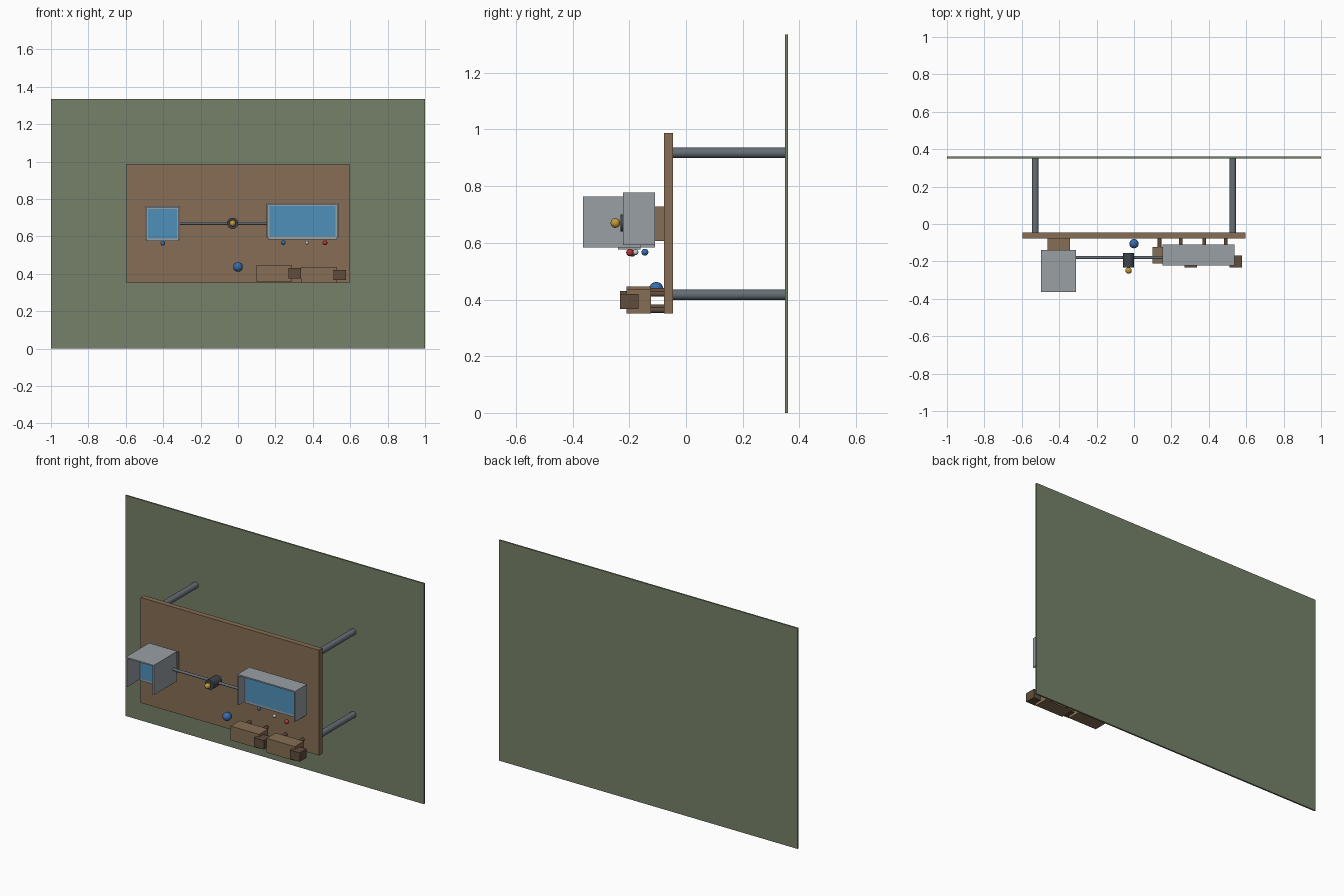
import bpy, math

if "Cube" in bpy.data.objects:
    bpy.data.objects.remove(bpy.data.objects["Cube"])


def mat(name, r, g, b):
    m = bpy.data.materials.new(name)
    m.diffuse_color = (r, g, b, 1)
    m.use_nodes = True
    m.node_tree.nodes["Principled BSDF"].inputs["Base Color"].default_value = m.diffuse_color
    return m


GREEN = mat("wall_green", 0.18, 0.22, 0.14)
WOOD = mat("wood", 0.24, 0.155, 0.09)
DARK_WOOD = mat("dark_wood", 0.12, 0.075, 0.045)
STEEL = mat("steel", 0.13, 0.155, 0.18)
SHELL = mat("shell_grey", 0.32, 0.35, 0.38)
SCREEN = mat("screen_blue", 0.08, 0.28, 0.50)
BLUE = mat("blue", 0.04, 0.15, 0.42)
RED = mat("red", 0.45, 0.04, 0.03)
WHITE = mat("white", 0.7, 0.7, 0.7)
GOLD = mat("gold", 0.55, 0.32, 0.04)
DARK = mat("dark_metal", 0.05, 0.06, 0.07)


def finish(name, m):
    ob = bpy.context.object
    ob.name = name
    ob.data.materials.append(m)
    return ob


def box(name, m, x, y, z):
    """Box from (min, max) pairs on each axis."""
    bpy.ops.mesh.primitive_cube_add(size=1, location=[sum(p) / 2 for p in (x, y, z)])
    ob = finish(name, m)
    ob.scale = [p[1] - p[0] for p in (x, y, z)]
    bpy.ops.object.transform_apply(location=False, rotation=False, scale=True)
    return ob


def rod(name, m, centre, radius, length, axis):
    rot = {"x": (0, math.pi / 2, 0), "y": (math.pi / 2, 0, 0)}[axis]
    bpy.ops.mesh.primitive_cylinder_add(vertices=32, radius=radius, depth=length,
                                        location=centre, rotation=rot)
    bpy.ops.object.shade_smooth_by_angle()
    return finish(name, m)


def ball(name, m, centre, radius):
    bpy.ops.mesh.primitive_uv_sphere_add(segments=24, ring_count=16, radius=radius, location=centre)
    bpy.ops.object.shade_smooth()
    return finish(name, m)


def monitor(name, x, z, body_y, hood_y, drop):
    """Screen body with a hood of roof and two side flaps."""
    t = 0.008
    (x0, x1), (z0, z1) = x, z
    box(name + "_body", SHELL, (x0 + t, x1 - t), body_y, (z0 - drop, z1 - t))
    box(name + "_screen", SCREEN, (x0 + 0.016, x1 - 0.016),
        (body_y[0] - 0.004, body_y[0] + 0.004), (z0 + 0.006, z1 - 0.016))
    box(name + "_hood_top", SHELL, x, hood_y, (z1 - t, z1))
    box(name + "_hood_left", SHELL, (x0, x0 + t), hood_y, (z0, z1 - t))
    box(name + "_hood_right", SHELL, (x1 - t, x1), hood_y, (z0, z1 - t))


# Wall, standoff posts and mounting board
box("back_wall", GREEN, (-1, 1), (0.35, 0.36), (0, 1.335))
box("board", WOOD, (-0.597, 0.597), (-0.078, -0.046), (0.35, 0.988))
for sx, side in ((-1, "left"), (1, "right")):
    for z, level in ((0.417, "lower"), (0.918, "upper")):
        rod(f"post_{level}_{side}", STEEL, (sx * 0.528, 0.152, z), 0.0185, 0.398, "y")

# Hooded monitors
monitor("left_monitor", (-0.497, -0.309), (0.583, 0.763), (-0.24, -0.16), (-0.364, -0.14), 0.007)
box("left_monitor_mount", WOOD, (-0.462, -0.342), (-0.17, -0.078), (0.607, 0.728))
monitor("right_monitor", (0.152, 0.538), (0.593, 0.778), (-0.16, -0.109), (-0.222, -0.109), 0.009)

# Cross rod with central knob
rod("cross_rod", STEEL, (-0.078, -0.18, 0.67), 0.008, 0.47, "x")
rod("knob_barrel", DARK, (-0.029, -0.193, 0.67), 0.03, 0.078, "y")
ball("knob_tip", GOLD, (-0.029, -0.249, 0.67), 0.017)

# Balls
ball("large_ball", BLUE, (0, -0.105, 0.437), 0.025)
ball("left_ball", BLUE, (-0.402, -0.19, 0.563), 0.012)
ball("blue_ball", BLUE, (0.242, -0.145, 0.567), 0.012)
ball("white_ball", WHITE, (0.369, -0.178, 0.567), 0.010)
ball("red_ball", RED, (0.465, -0.198, 0.566), 0.013)

# Wooden blocks with end pieces, carried on pegs
for i, (x, z) in enumerate(((0.098, 0.403), (0.338, 0.393)), 1):
    box(f"block_{i}", WOOD, (x, x + 0.19), (-0.21, -0.123), (z - 0.043, z + 0.043))
    box(f"block_end_{i}", DARK_WOOD, (x + 0.173, x + 0.239), (-0.233, -0.168),
        (z - 0.027, z + 0.027))
    for px in (0.038, 0.152):
        for pz in (-0.03, 0.027):
            rod(f"block_peg_{i}", DARK_WOOD, (x + px, -0.1, z + pz), 0.01, 0.05, "y")
